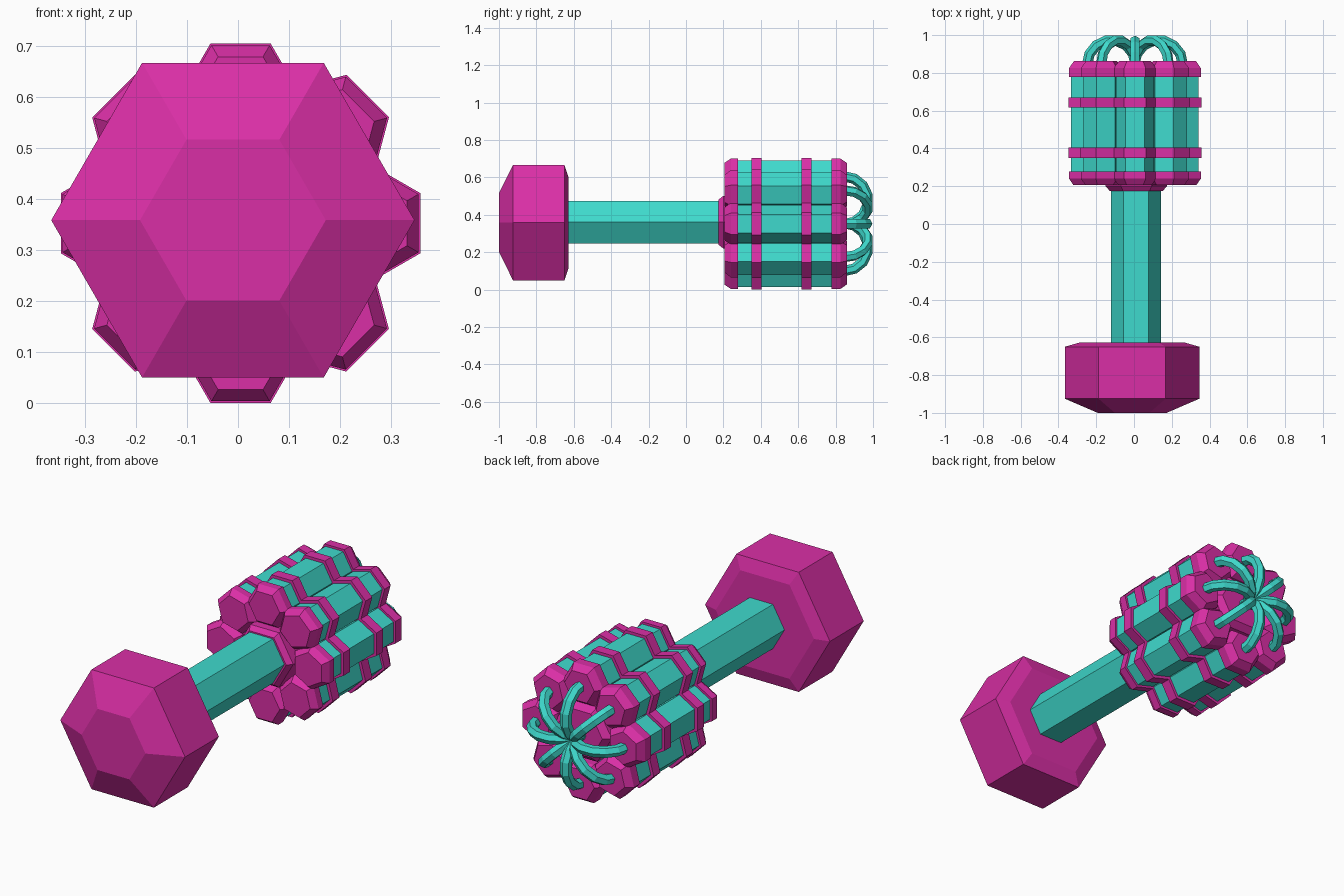
import bpy, bmesh, math
from mathutils import Vector

if "Cube" in bpy.data.objects:
    bpy.data.objects.remove(bpy.data.objects["Cube"])


def material(name, rgb):
    m = bpy.data.materials.new(name)
    m.diffuse_color = (*rgb, 1.0)
    m.use_nodes = True
    m.node_tree.nodes["Principled BSDF"].inputs["Base Color"].default_value = m.diffuse_color
    return m


MAGENTA = material("magenta", (0.70, 0.028, 0.38))
TEAL = material("teal", (0.049, 0.70, 0.61))


def skin(name, rings, mat):
    """Join a list of equal-sized point rings into a closed flat-faced solid."""
    bm = bmesh.new()
    loops = [[bm.verts.new(p) for p in ring] for ring in rings]
    n = len(loops[0])
    for a, b in zip(loops, loops[1:]):
        for i in range(n):
            j = (i + 1) % n
            bm.faces.new((a[i], a[j], b[j], b[i]))
    bm.faces.new(loops[0])
    bm.faces.new(loops[-1])
    bmesh.ops.recalc_face_normals(bm, faces=bm.faces)
    me = bpy.data.meshes.new(name)
    bm.to_mesh(me)
    bm.free()
    me.materials.append(mat)
    ob = bpy.data.objects.new(name, me)
    bpy.context.collection.objects.link(ob)
    return ob


def hex_turned(name, profile, cx, cz, mat, phase=0.0):
    """Six-sided solid along y from (y, radius) pairs."""
    ang = [phase + math.radians(60 * i) for i in range(6)]
    rings = [[(cx + r * math.cos(a), y, cz + r * math.sin(a)) for a in ang]
             for y, r in profile]
    return skin(name, rings, mat)


CX, CZ = 0.005, 0.352

# Pommel, grip and inner core
hex_turned("pommel", [(-1.0, 0.182), (-0.925, 0.356), (-0.65, 0.356), (-0.628, 0.28)],
           -0.01, 0.358, MAGENTA)
hex_turned("grip", [(-0.64, 0.132), (0.2, 0.132)], 0.01, 0.36, TEAL)
hex_turned("core", [(0.175, 0.14), (0.2, 0.163), (0.82, 0.163), (0.85, 0.13)],
           0.012, 0.36, MAGENTA)

# Ring of eight sticks with caps, bands and fuses
RING = 0.25
for k in range(8):
    a = math.radians(45 * k)
    out = Vector((math.cos(a), 0, math.sin(a)))
    side = Vector((-math.sin(a), 0, math.cos(a)))
    x, z = CX + RING * out.x, CZ + RING * out.z
    ph = a + math.radians(30)  # flat side faces outward
    hex_turned(f"stick_{k}", [(0.25, 0.101), (0.81, 0.101)], x, z, TEAL, ph)
    hex_turned(f"front_cap_{k}", [(0.207, 0.088), (0.24, 0.114), (0.278, 0.114)],
               x, z, MAGENTA, ph)
    hex_turned(f"back_cap_{k}", [(0.777, 0.114), (0.825, 0.114), (0.862, 0.085)],
               x, z, MAGENTA, ph)
    for name, y in (("front_band", 0.35), ("back_band", 0.617)):
        hex_turned(f"{name}_{k}", [(y, 0.118), (y + 0.054, 0.118)], x, z, MAGENTA, ph)

    # Fuse arching from the stick end to the middle of the core
    rings = []
    for s in range(8):
        t = math.pi * s / 7
        normal = out * math.cos(t) + Vector((0, 1, 0)) * math.sin(t)
        mid = Vector((CX, 0.845, CZ)) + out * (RING / 2) + normal * (RING / 2 + 0.003)
        rings.append([mid + 0.028 * (normal * math.cos(b) + side * math.sin(b))
                      for b in (math.radians(60 * i) for i in range(6))])
    skin(f"fuse_{k}", rings, TEAL)
